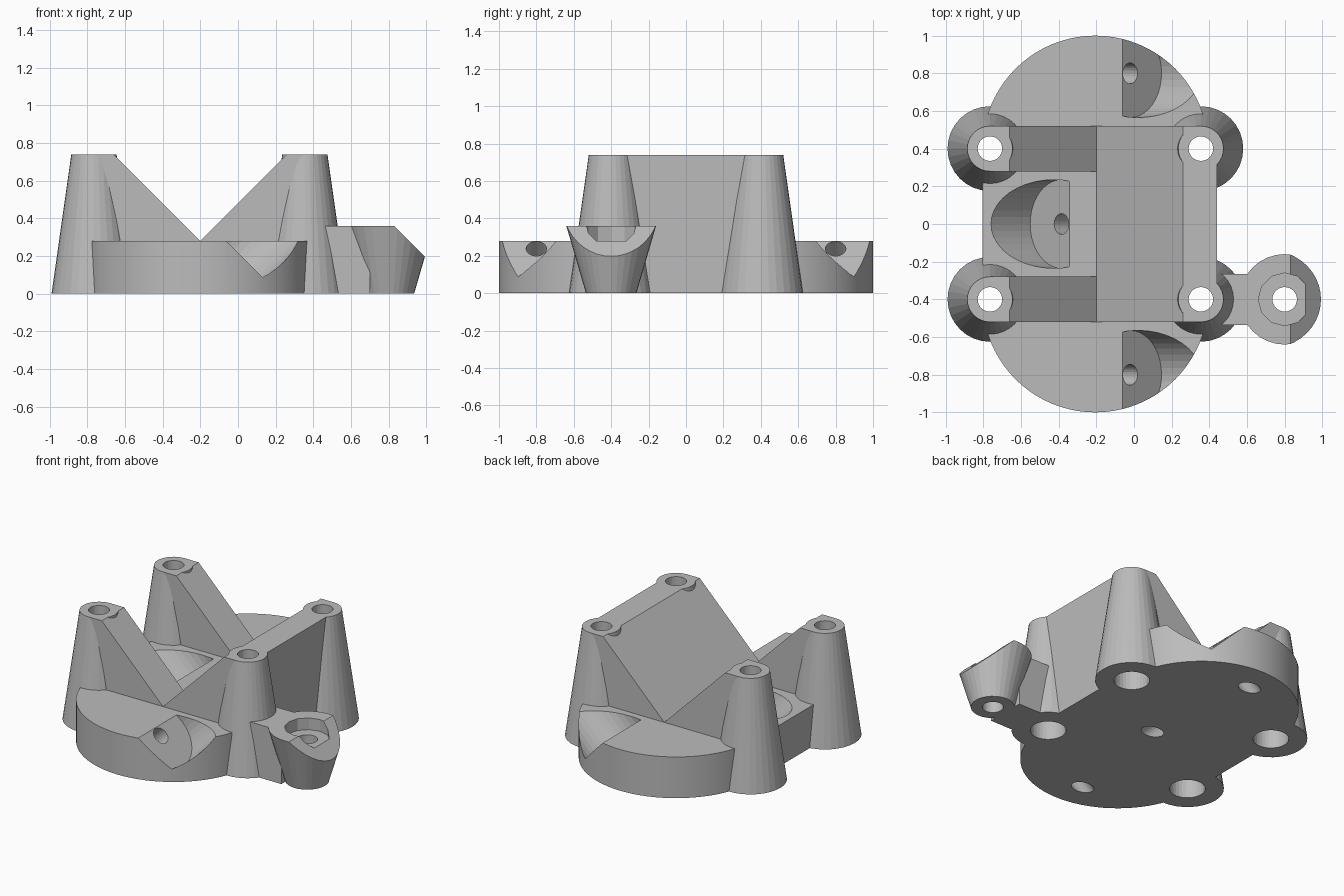
import bpy, bmesh
from math import cos, sin, pi
from mathutils import Matrix, Vector

cube = bpy.data.objects.get("Cube")
if cube:
    bpy.data.objects.remove(cube, do_unlink=True)

CX, POST_X, POST_Y = -0.205, 0.56, 0.40     # axis of symmetry and post offsets
DECK, TOP, LUG_TOP = 0.28, 0.74, 0.36       # main heights
LUG = (0.80, -POST_Y)

grey = bpy.data.materials.new("plain grey")
grey.use_nodes = True
COLOUR = (0.5, 0.5, 0.5, 1)
grey.diffuse_color = COLOUR
grey.node_tree.nodes["Principled BSDF"].inputs["Base Color"].default_value = COLOUR


def finish(name, bm):
    bmesh.ops.recalc_face_normals(bm, faces=bm.faces)
    mesh = bpy.data.meshes.new(name)
    bm.to_mesh(mesh)
    bm.free()
    mesh.materials.append(grey)
    obj = bpy.data.objects.new(name, mesh)
    bpy.context.collection.objects.link(obj)
    return obj


def prism(name, pts, lo, hi, axis="z"):
    """Extrude a closed profile: xy outline along z, or xz outline along y."""
    bm = bmesh.new()
    place = (lambda a, b, t: (a, b, t)) if axis == "z" else (lambda a, b, t: (a, t, b))
    face = bm.faces.new([bm.verts.new(place(a, b, lo)) for a, b in pts])
    new = bmesh.ops.extrude_face_region(bm, geom=[face])["geom"]
    shift = Vector(place(0, 0, hi - lo))
    bmesh.ops.translate(bm, vec=shift, verts=[v for v in new if isinstance(v, bmesh.types.BMVert)])
    return finish(name, bm)


def cone(name, start, end, r1, r2, sides=32):
    """Straight round bar or frustum between two points."""
    a, b = Vector(start), Vector(end)
    turn = (b - a).to_track_quat("Z", "Y").to_matrix().to_4x4()
    bm = bmesh.new()
    bmesh.ops.create_cone(bm, cap_ends=True, segments=sides, radius1=r1, radius2=r2,
                          depth=(b - a).length,
                          matrix=Matrix.Translation((a + b) / 2) @ turn)
    return finish(name, bm)


def combine(body, others, operation):
    for other in others:
        mod = body.modifiers.new("join", "BOOLEAN")
        mod.operation, mod.object, mod.solver = operation, other, "EXACT"
        bpy.context.view_layer.objects.active = body
        bpy.ops.object.modifier_apply(modifier=mod.name)
        bpy.data.objects.remove(other, do_unlink=True)


# Rounded base plate: two half discs joined by straight sides
R, N = 0.60, 40
outline = [(CX + R * cos(pi * i / N), 0.4 + R * sin(pi * i / N)) for i in range(N + 1)]
outline += [(2 * CX - x, -y) for x, y in outline]
body = prism("cradle_mount", outline, 0, DECK)

# Cradle: full slope on one side, two ribs on the other
right_x, left_x = CX + POST_X, CX - POST_X
solids = [
    prism("cradle_slope", [(-0.2, 0), (-0.2, DECK), (0.26, TOP), (right_x, TOP), (right_x, 0)],
          -0.52, 0.52, "y"),
    prism("cradle_back", [(0.3, 0), (0.3, TOP), (0.44, TOP), (0.44, 0)], -POST_Y, POST_Y, "y"),
]
for side in (-1, 1):
    lo, hi = sorted((side * 0.28, side * 0.52))
    solids.append(prism("rib", [(-0.2, 0.1), (-0.2, DECK), (-0.66, TOP), (left_x, TOP), (left_x, 0.1)],
                        lo, hi, "y"))

# Tapered corner posts
posts = [(x, s * POST_Y) for x in (left_x, right_x) for s in (-1, 1)]
for x, y in posts:
    solids.append(cone("post", (x, y, 0), (x, y, TOP), 0.225, 0.12))

# Side lug and its arm
lx, ly = LUG
solids.append(cone("lug", (lx, ly, 0), (lx, ly, LUG_TOP), 0.135, 0.24))
solids.append(prism("lug_arm", [(right_x, 0), (right_x, LUG_TOP), (0.7, LUG_TOP), (0.7, 0)],
                    ly - 0.135, ly + 0.135, "y"))
combine(body, solids, "UNION")

cutters = []
# Through holes with counterbores under the posts
for x, y in posts:
    cutters.append(cone("post_hole", (x, y, -0.1), (x, y, 1), 0.065, 0.065))
    cutters.append(cone("post_counterbore", (x, y, -0.1), (x, y, 0.35), 0.11, 0.11))

# Lug hole, counterbore and bevelled outer rim
cutters.append(cone("lug_hole", (lx, ly, -0.1), (lx, ly, 1), 0.065, 0.065))
cutters.append(cone("lug_counterbore", (lx, ly, DECK), (lx, ly, 1), 0.14, 0.14, 12))
cutters.append(prism("lug_bevel", [(0.83, 0.36), (1.2, -0.01), (1.2, 0.6), (0.83, 0.6)],
                     -0.8, 0, "y"))

# Slanted screw pockets with pilot holes
for x, y, way in ((-0.02, 0.8, 1), (-0.02, -0.8, 1), (-0.385, 0, -1)):
    z = 0.238
    cutters.append(cone("screw_pocket", (x, y, z), (x + way * 0.4, y, z + 0.4), 0.235, 0.235, 40))
    cutters.append(cone("pilot_hole", (x - way * 0.4, y, z - 0.4), (x + way * 0.1, y, z + 0.1),
                        0.055, 0.055, 24))
combine(body, cutters, "DIFFERENCE")

# Smooth curved walls, crisp edges
bpy.context.view_layer.objects.active = body
body.select_set(True)
bpy.ops.object.shade_smooth_by_angle(angle=0.1)
